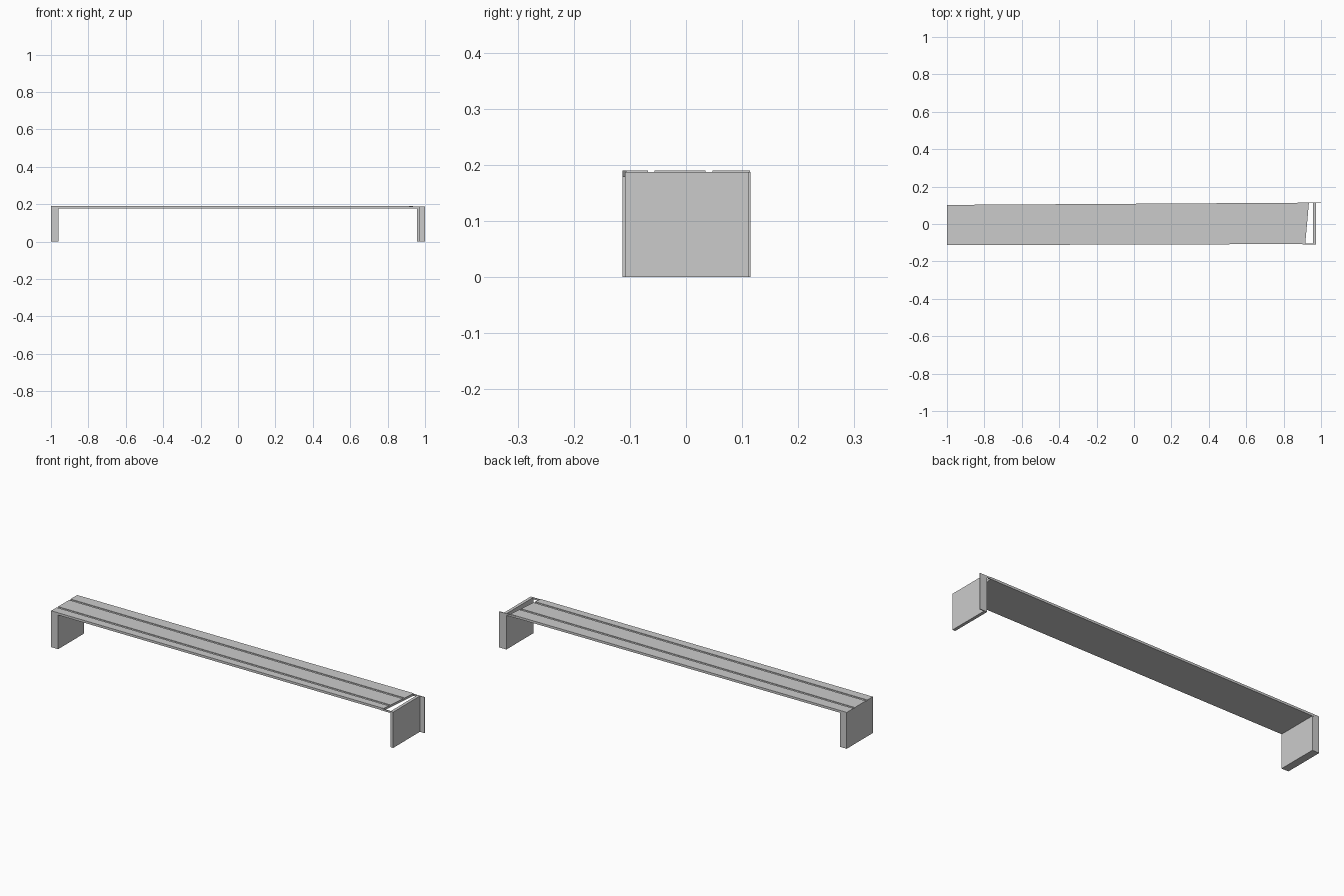
import bpy

if "Cube" in bpy.data.objects:
    bpy.data.objects.remove(bpy.data.objects["Cube"])


def prism(name, outline, z0, z1):
    """Extrude an xy outline (counter-clockwise) from z0 to z1."""
    n = len(outline)
    verts = [(x, y, z) for z in (z0, z1) for x, y in outline]
    faces = [tuple(reversed(range(n))), tuple(range(n, 2 * n))]
    faces += [(i, (i + 1) % n, n + (i + 1) % n, n + i) for i in range(n)]
    mesh = bpy.data.meshes.new(name)
    mesh.from_pydata(verts, [], faces)
    obj = bpy.data.objects.new(name, mesh)
    bpy.context.collection.objects.link(obj)
    return obj


def end_x(y):
    """Slanted right-hand end of the shelf."""
    return 0.925 + 0.09 * y


def strip(name, front, back, z0, z1):
    """Lengthwise strip; front and back are (left y, right y) edges."""
    return prism(name, [(-1, front[0]), (end_x(front[1]), front[1]),
                        (end_x(back[1]), back[1]), (-1, back[0])], z0, z1)


FRONT = (-0.113, -0.107)
BACK = (0.102, 0.114)

# Shelf base slab
strip("shelf_base", FRONT, BACK, 0.178, 0.187)

# Three raised boards separated by shallow grooves
strip("front_board", FRONT, (-0.068, -0.068), 0.187, 0.19)
strip("middle_board", (-0.056, -0.056), (0.035, 0.035), 0.187, 0.19)
strip("back_board", (0.047, 0.047), BACK, 0.187, 0.19)

# Left leg: thick solid end panel
prism("left_leg", [(-1, -0.113), (-0.96, -0.113), (-0.96, 0.102), (-1, 0.102)],
      0, 0.178)

# Right leg: thin plate with a rear flange
prism("right_leg", [(0.957, -0.109), (0.973, -0.109), (0.973, 0.111),
                    (1, 0.111), (1, 0.115), (0.957, 0.115)], 0, 0.187)

# Thin rails bridging the open gap to the right leg
for name, y in (("front_rail", -0.109), ("back_rail", 0.111)):
    prism(name, [(0.90, y), (0.957, y), (0.957, y + 0.004), (0.90, y + 0.004)],
          0.178, 0.187)
